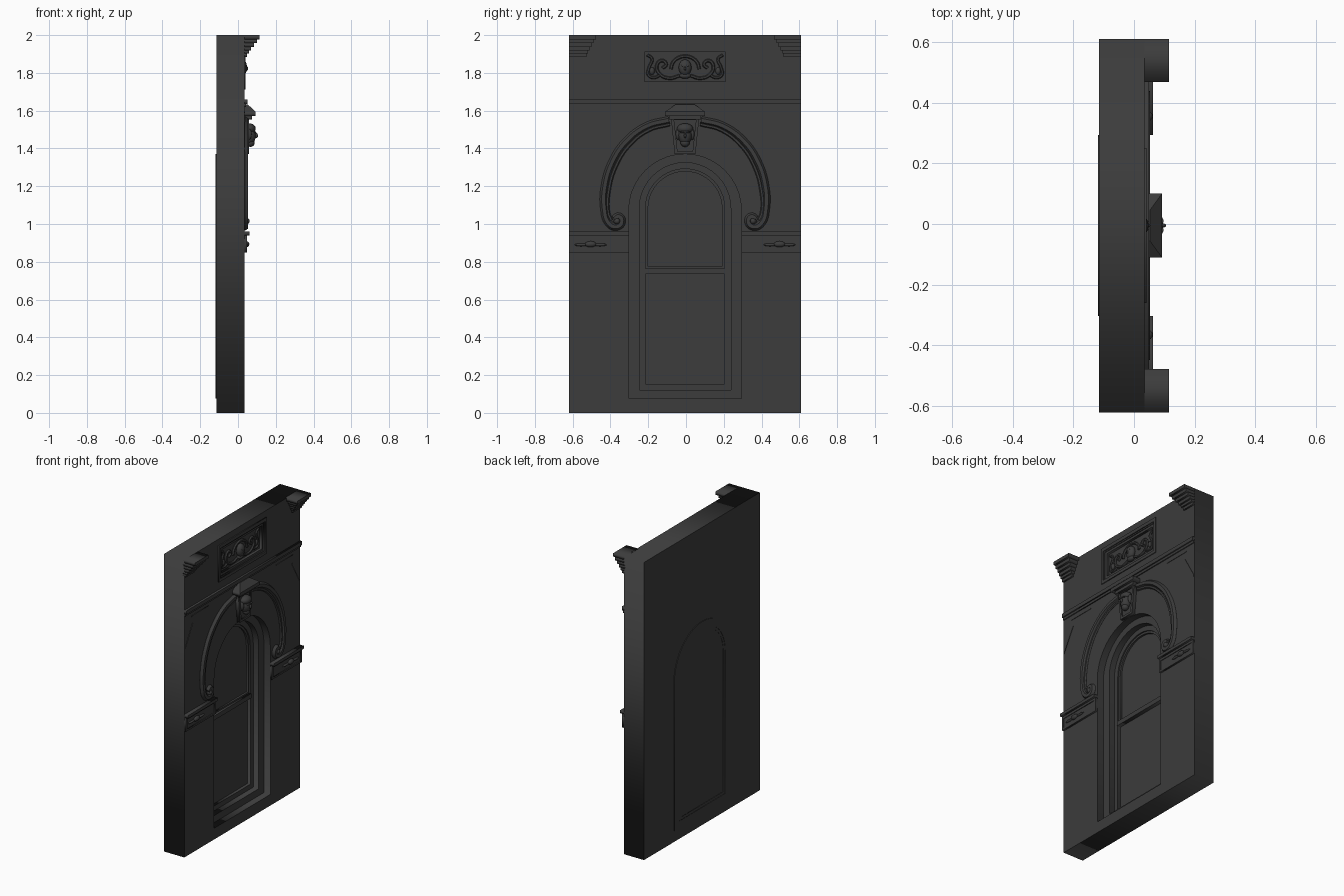
import bpy, bmesh, math
from mathutils import Matrix, Vector

cube = bpy.data.objects.get("Cube")
if cube:
    bpy.data.objects.remove(cube)

stone = bpy.data.materials.new("dark_stone")
stone.use_nodes = True
GREY = (0.045, 0.045, 0.045, 1)
stone.diffuse_color = GREY
stone.node_tree.nodes["Principled BSDF"].inputs["Base Color"].default_value = GREY

MID = -0.005          # facade centre line in y
HALF = 0.615          # half width of the wall
BACK, FACE = -0.115, 0.035
TO_FACADE = Matrix(((0, 0, 1), (1, 0, 0), (0, 1, 0))).to_4x4()


def finish(ob, smooth=False):
    ob.data.materials.clear()
    ob.data.materials.append(stone)
    bm = bmesh.new()
    bm.from_mesh(ob.data)
    bmesh.ops.remove_doubles(bm, verts=bm.verts, dist=0.0002)
    bmesh.ops.recalc_face_normals(bm, faces=bm.faces)
    bm.to_mesh(ob.data)
    bm.free()
    if smooth:
        bpy.ops.object.shade_smooth_by_angle(angle=math.radians(40))
    return ob


def from_curve(name, data, smooth=False):
    ob = bpy.data.objects.new(name, data)
    bpy.context.collection.objects.link(ob)
    bpy.ops.object.select_all(action='DESELECT')
    ob.select_set(True)
    bpy.context.view_layer.objects.active = ob
    ob.matrix_world = TO_FACADE
    bpy.ops.object.convert(target='MESH')
    return finish(bpy.context.object, smooth)


def plate(name, loops, x0, x1):
    """Flat shape in the facade plane (first loop outside, others holes), from x0 to x1."""
    cu = bpy.data.curves.new(name, 'CURVE')
    cu.dimensions, cu.fill_mode = '2D', 'BOTH'
    cu.extrude = (x1 - x0) / 2
    for pts in loops:
        sp = cu.splines.new('POLY')
        sp.points.add(len(pts) - 1)
        for p, (y, z) in zip(sp.points, pts):
            p.co = (y + MID, z, 0, 1)
        sp.use_cyclic_u = True
    ob = from_curve(name, cu)
    ob.location.x = (x0 + x1) / 2
    return ob


def tube(name, pts, radius, x, side=1):
    """Round moulding swept along a smooth path in the facade plane."""
    cu = bpy.data.curves.new(name, 'CURVE')
    cu.dimensions = '3D'
    cu.bevel_depth, cu.bevel_resolution, cu.resolution_u = radius, 1, 5
    cu.use_fill_caps = True
    sp = cu.splines.new('BEZIER')
    sp.bezier_points.add(len(pts) - 1)
    for p, (y, z) in zip(sp.bezier_points, pts):
        p.co = (side * y + MID, z, x)
        p.handle_left_type = p.handle_right_type = 'AUTO'
    return from_curve(name, cu, True)


def ball(name, y, z, x, size):
    bpy.ops.mesh.primitive_uv_sphere_add(segments=16, ring_count=10, radius=1,
                                         location=(x, y + MID, z))
    ob = bpy.context.object
    ob.name, ob.scale = name, size
    return finish(ob, True)


def rect(y0, y1, z0, z1):
    return [(y0, z0), (y1, z0), (y1, z1), (y0, z1)]


def arch(w, bottom, top, n=20):
    arc = [(w * math.cos(math.pi * i / n), top - w + w * math.sin(math.pi * i / n))
           for i in range(n + 1)]
    return [(-w, bottom), (w, bottom)] + arc


def sided(pts, s):
    return [(s * y, z) for y, z in pts]


# Wall slab with window opening and frieze recess
opening = arch(0.298, 0.075, 1.37)
reveal = arch(0.242, 0.122, 1.325)
light = arch(0.21, 0.154, 1.292)
niche = rect(-0.23, 0.23, 1.74, 1.926)
plate("wall", [rect(-HALF, HALF, 0, 2), opening, niche], BACK, FACE)
plate("niche_floor", [niche], BACK, 0.012)

# Stepped window surround, sash and panes
plate("window_surround", [opening, reveal], BACK, -0.012)
plate("sash_frame", [reveal, light], BACK, -0.052)
plate("window_panes", [light], BACK, -0.072)
plate("meeting_rail", [rect(-0.21, 0.21, 0.735, 0.765)], -0.08, -0.045)
plate("upper_sash", [arch(0.21, 0.765, 1.292), arch(0.196, 0.775, 1.278)], -0.08, -0.06)
plate("back_surround", [opening, reveal], BACK - 0.004, BACK)
plate("back_sash_frame", [arch(0.242, 0.122, 1.325), arch(0.225, 0.14, 1.308)],
      BACK - 0.002, BACK)

# Frieze frame
plate("frieze_frame", [rect(-0.255, 0.255, 1.712, 1.957), rect(-0.238, 0.238, 1.732, 1.934)],
      FACE, 0.041)
plate("frieze_bead", [niche, rect(-0.215, 0.215, 1.755, 1.911)], 0.01, 0.03)

# Frieze carving: a small mask within leafy scrolls
ball("frieze_mask", 0, 1.828, 0.022, (0.026, 0.034, 0.043))
ball("frieze_mask_nose", 0, 1.823, 0.046, (0.008, 0.006, 0.012))
ball("frieze_mask_chin", 0, 1.785, 0.02, (0.018, 0.03, 0.016))
halo = [(0.075 * math.cos(a * math.pi / 6), 1.82 + 0.068 * math.sin(a * math.pi / 6))
        for a in range(7)]
tube("frieze_halo", halo, 0.009, 0.018)
scroll = [(0.03, 1.785), (0.08, 1.772), (0.13, 1.79), (0.15, 1.835), (0.125, 1.865),
          (0.1, 1.845), (0.12, 1.825)]
leaf = [(0.13, 1.79), (0.165, 1.775), (0.195, 1.79), (0.19, 1.83), (0.175, 1.875), (0.2, 1.895)]
for s, tag in ((-1, "right"), (1, "left")):
    tube(f"frieze_scroll_{tag}", scroll, 0.009, 0.018, s)
    tube(f"frieze_leaf_{tag}", leaf, 0.008, 0.016, s)
    ball(f"frieze_eye_{tag}", s * 0.012, 1.838, 0.042, (0.005, 0.007, 0.005))
    ball(f"frieze_bud_{tag}", s * 0.175, 1.81, 0.014, (0.014, 0.014, 0.02))

# String course
plate("string_course", [rect(-HALF, HALF, 1.635, 1.66)], FACE, 0.05)
plate("string_course_fillet", [rect(-HALF, HALF, 1.62, 1.635)], FACE, 0.042)

# Hood mould path, ending in a scroll
hood = [(0.085, 1.55), (0.2, 1.52), (0.31, 1.44), (0.385, 1.33), (0.425, 1.2), (0.428, 1.08),
        (0.405, 1.005), (0.365, 0.985), (0.335, 1.01), (0.35, 1.04), (0.375, 1.025)]
inner = [(y * 0.95, z - 0.022) for y, z in hood[:6]] + [(0.39, 1.02)]

# Stepped cornice bracket: lower z, projection, inner edge
steps = [(1.978, 0.115, 0.472), (1.957, 0.1, 0.484), (1.938, 0.085, 0.495),
         (1.918, 0.07, 0.505), (1.902, 0.058, 0.515), (1.885, 0.047, 0.522)]
for s, tag in ((-1, "right"), (1, "left")):
    top = 2.0
    for i, (low, out, edge) in enumerate(steps):
        plate(f"cornice_step_{i}_{tag}", [sided(rect(edge, HALF, low, top), s)], FACE - 0.01, out)
        top = low
    tube(f"hood_mould_{tag}", hood, 0.02, 0.036, s)
    tube(f"hood_fillet_{tag}", inner, 0.01, 0.036, s)
    ball(f"hood_scroll_eye_{tag}", s * 0.36, 1.015, 0.04, (0.022, 0.018, 0.018))
    # Impost band with raised border and carving
    band = rect(0.298, HALF, 0.848, 0.94)
    plate(f"impost_band_{tag}", [sided(band, s)], FACE, 0.043)
    plate(f"impost_border_{tag}",
          [sided(band, s), sided(rect(0.312, HALF - 0.014, 0.86, 0.925), s)], 0.043, 0.048)
    plate(f"impost_cap_{tag}", [sided(rect(0.298, HALF, 0.94, 0.96), s)], FACE, 0.062)
    ball(f"impost_rosette_{tag}", s * 0.5, 0.893, 0.044, (0.016, 0.03, 0.016))
    for k in (-1, 1):
        ball(f"impost_leaf_{tag}", s * 0.5 + k * 0.05, 0.89, 0.043, (0.01, 0.035, 0.008))
    # Spandrel panel edges
    plate(f"spandrel_rail_{tag}", [sided(rect(0.36, 0.54, 1.588, 1.595), s)], FACE, 0.038)
    slope = [(0.53, 1.54), (0.61, 1.4), (0.61, 1.385), (0.522, 1.54)]
    plate(f"spandrel_slope_{tag}", [sided(slope, s)], FACE, 0.038)

# Keystone with raised border
wedge = [(-0.055, 1.37), (0.055, 1.37), (0.075, 1.565), (-0.075, 1.565)]
panel = [(-0.04, 1.385), (0.04, 1.385), (0.058, 1.55), (-0.058, 1.55)]
plate("keystone", [wedge], -0.012, 0.05)
plate("keystone_border", [wedge, panel], 0.05, 0.058)
plate("keystone_neck", [rect(-0.085, 0.085, 1.553, 1.572)], FACE, 0.075)
plate("keystone_cap", [rect(-0.105, 0.105, 1.572, 1.595)], FACE, 0.092)

# Sloping roof of the keystone cap
bm = bmesh.new()
low = [bm.verts.new((x, y + MID, 1.595)) for x, y in
       ((FACE, -0.105), (0.092, -0.105), (0.092, 0.105), (FACE, 0.105))]
high = [bm.verts.new((x, y + MID, 1.633)) for x, y in
        ((FACE, -0.05), (0.052, -0.05), (0.052, 0.05), (FACE, 0.05))]
bm.faces.new(low)
bm.faces.new(high)
for i in range(4):
    j = (i + 1) % 4
    bm.faces.new((low[i], low[j], high[j], high[i]))
me = bpy.data.meshes.new("keystone_roof")
bm.to_mesh(me)
bm.free()
roof = bpy.data.objects.new("keystone_roof", me)
bpy.context.collection.objects.link(roof)
finish(roof)

# Carved head on the keystone
ball("head", 0, 1.47, 0.06, (0.035, 0.036, 0.05))
ball("head_hair", 0, 1.505, 0.06, (0.034, 0.043, 0.028))
ball("head_nose", 0, 1.468, 0.095, (0.011, 0.007, 0.014))
ball("head_chin", 0, 1.43, 0.066, (0.022, 0.024, 0.022))
for s, tag in ((-1, "right"), (1, "left")):
    ball(f"head_curl_{tag}", s * 0.038, 1.475, 0.055, (0.018, 0.012, 0.03))
    ball(f"head_brow_{tag}", s * 0.015, 1.486, 0.09, (0.007, 0.012, 0.005))
